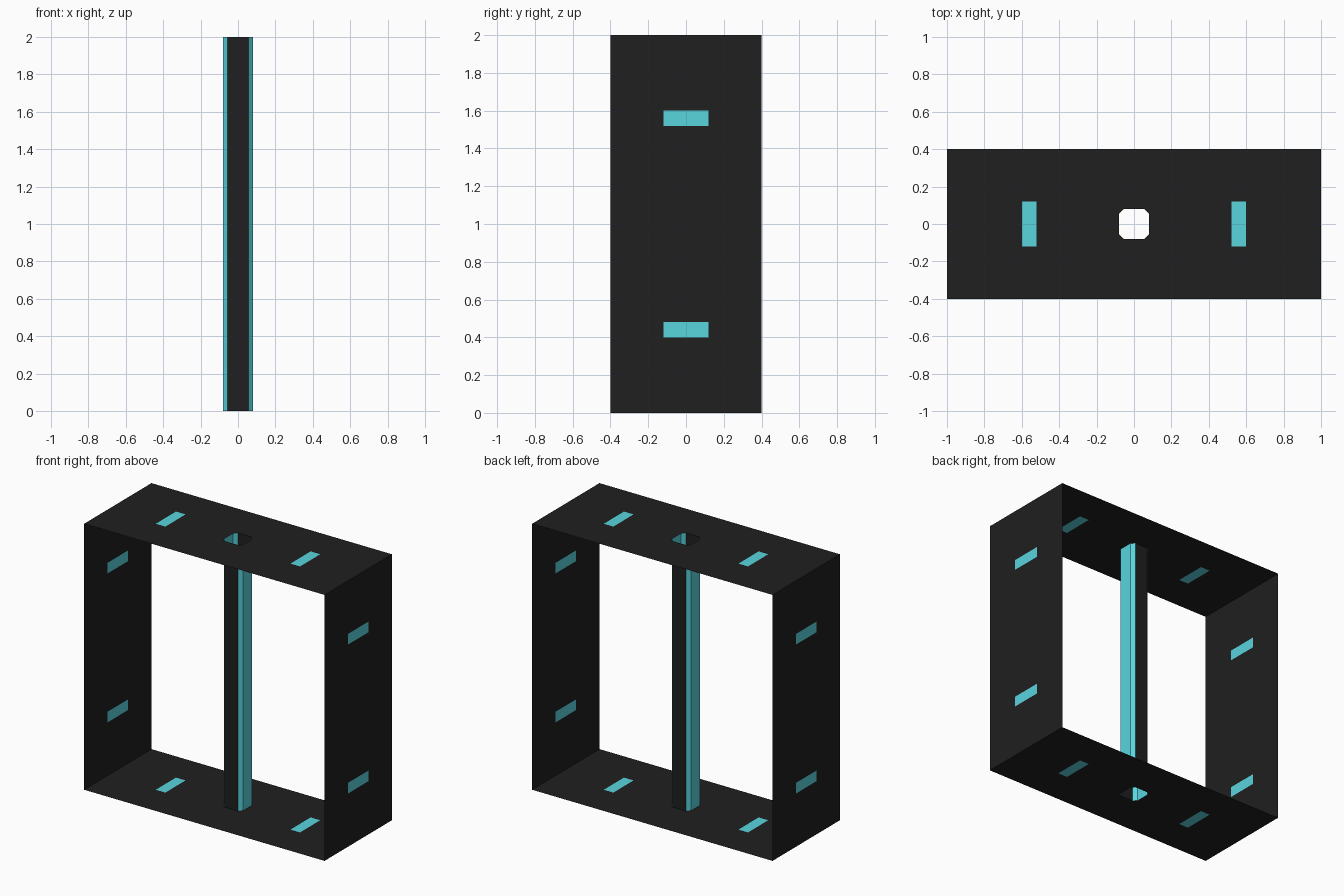
import bpy, bmesh, math
from mathutils import Matrix

if "Cube" in bpy.data.objects:
    bpy.data.objects.remove(bpy.data.objects["Cube"])


def material(name, rgb):
    m = bpy.data.materials.new(name)
    m.diffuse_color = (*rgb, 1)
    m.use_nodes = True
    m.node_tree.nodes["Principled BSDF"].inputs["Base Color"].default_value = m.diffuse_color
    return m


DARK = material("dark", (0.014, 0.014, 0.014))
CYAN = material("cyan", (0.10, 0.66, 0.73))

# Chamfered square section of the central tube, counter-clockwise
R, C = 0.08, 0.055
SECTION = [(-C, -R), (C, -R), (R, -C), (R, C), (C, R), (-C, R), (-R, C), (-R, -C)]


def rect(x0, x1, y):
    return [(x0, -y), (x1, -y), (x1, y), (x0, y)]


def finish(name, bm):
    me = bpy.data.meshes.new(name)
    bm.to_mesh(me)
    bm.free()
    me.materials.append(DARK)
    me.materials.append(CYAN)
    ob = bpy.data.objects.new(name, me)
    bpy.context.collection.objects.link(ob)


def panel(name, angle, hole):
    """Thin sheet with two cyan light slots, turned about the frame centre."""
    bm = bmesh.new()

    def loop(points):
        vs = [bm.verts.new((x, y, 1)) for x, y in points]
        es = [bm.edges.new((a, b)) for a, b in zip(vs, vs[1:] + vs[:1])]
        return vs, es

    edges = loop(rect(-1, 1, 0.4))[1]
    slots = [loop(rect(a, b, 0.12)) for a, b in ((-0.6, -0.52), (0.52, 0.6))]
    for s in slots:
        edges += s[1]
    if hole:
        edges += loop(SECTION)[1]
    bmesh.ops.triangle_fill(bm, edges=edges, use_beauty=True, normal=(0, 0, 1))
    for vs, _ in slots:
        bm.faces.new(vs).material_index = 1
    for f in bm.faces:
        f.normal_update()
        if f.normal.z < 0:
            f.normal_flip()
    bm.transform(Matrix.Translation((0, 0, 1)) @ Matrix.Rotation(angle, 4, 'Y'))
    finish(name, bm)


# Square frame of four panels
for i, name in enumerate(("top_panel", "right_panel", "bottom_panel", "left_panel")):
    panel(name, i * math.pi / 2, i % 2 == 0)

# Open central tube: dark front and back, cyan sides and chamfers
bm = bmesh.new()
rings = [[bm.verts.new((x, y, z)) for x, y in SECTION] for z in (0, 2)]
for i in range(8):
    j = (i + 1) % 8
    f = bm.faces.new((rings[0][i], rings[0][j], rings[1][j], rings[1][i]))
    f.material_index = 0 if i in (0, 4) else 1
finish("central_tube", bm)
